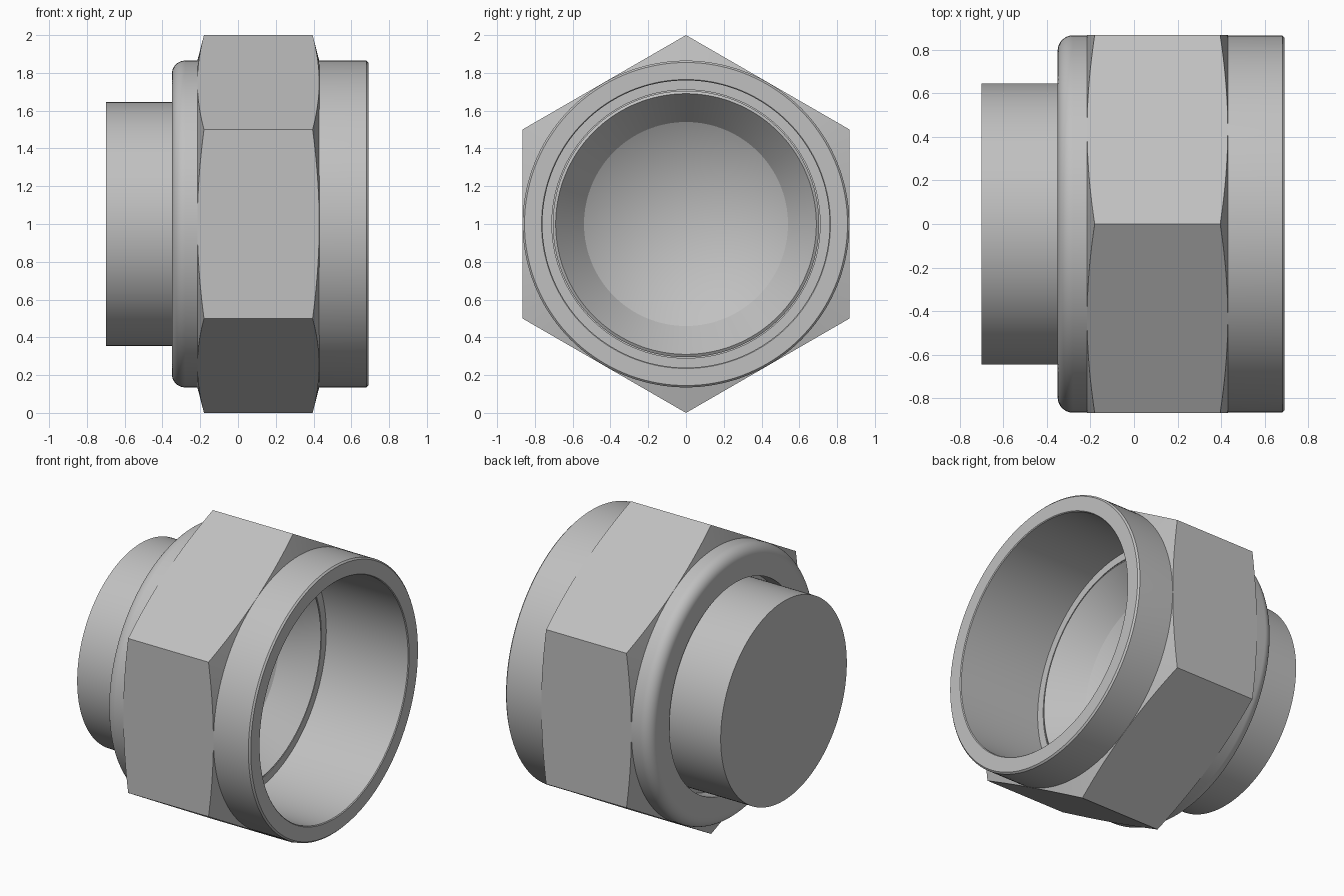
import bpy
import bmesh
import math

if "Cube" in bpy.data.objects:
    bpy.data.objects.remove(bpy.data.objects["Cube"], do_unlink=True)

SEG = 144          # divisions round the axis
AXIS_Z = 1.0       # height of the axis
FLAT = math.sqrt(3) / 2   # hexagon centre to flat

steel = bpy.data.materials.new("grey_steel")
steel.use_nodes = True
GREY = (0.53, 0.53, 0.53, 1)
steel.diffuse_color = GREY
steel.node_tree.nodes["Principled BSDF"].inputs["Base Color"].default_value = GREY


def revolve(name, rings, closed=False):
    """Skin rings round the x axis; each ring maps an angle to (x, radius)."""
    bm = bmesh.new()
    rows = []
    for ring in rings:
        row = []
        for i in range(SEG):
            a = math.tau * i / SEG
            x, r = ring(a)
            row.append(bm.verts.new((x, r * math.sin(a), AXIS_Z + r * math.cos(a))))
        rows.append(row)
    pairs = list(zip(rows, rows[1:]))
    if closed:
        pairs.append((rows[-1], rows[0]))
    for p, q in pairs:
        for i in range(SEG):
            j = (i + 1) % SEG
            bm.faces.new((p[i], p[j], q[j], q[i]))
    bmesh.ops.remove_doubles(bm, verts=bm.verts, dist=1e-5)
    bmesh.ops.recalc_face_normals(bm, faces=bm.faces)
    mesh = bpy.data.meshes.new(name)
    bm.to_mesh(mesh)
    bm.free()
    mesh.materials.append(steel)
    obj = bpy.data.objects.new(name, mesh)
    bpy.context.collection.objects.link(obj)
    bpy.ops.object.select_all(action="DESELECT")
    obj.select_set(True)
    bpy.context.view_layer.objects.active = obj
    bpy.ops.object.shade_smooth_by_angle(angle=math.radians(20))
    return obj


def circle(x, r):
    return lambda a: (x, r)


def hex_edge(x_end, side):
    """Edge where a conical chamfer meets the hexagon, corners up and down."""
    def ring(a):
        off = a % (math.pi / 3) - math.pi / 6
        r = FLAT / math.cos(off)
        return x_end - side * (r - FLAT) * 0.26, r
    return ring


# Nut sleeve: rounded back shoulder, bevelled rim, open bore
fillet = 0.07
shoulder = [circle(-0.28 - fillet * math.sin(t), 0.795 + fillet * math.cos(t))
            for t in (math.pi / 2 * k / 10 for k in range(10, -1, -1))]
revolve("nut_sleeve", [circle(-0.35, 0.67)] + shoulder + [
    circle(0.68, 0.865), circle(0.69, 0.855),
    circle(0.69, 0.765), circle(0.685, 0.76),
    circle(0.10, 0.76), circle(0.10, 0.71),
    circle(-0.25, 0.71), circle(-0.25, 0.67)], closed=True)

# Hexagon with chamfered ends
revolve("hex_grip", [
    circle(-0.219, 0.85), hex_edge(-0.215, -1),
    hex_edge(0.43, 1), circle(0.434, 0.85)])

# Plug: solid stub behind, conical seat and drilled tip inside
revolve("plug", [
    circle(-0.70, 0), circle(-0.70, 0.645), circle(-0.25, 0.645),
    circle(-0.25, 0.705), circle(0.10, 0.705), circle(0.11, 0.69),
    circle(-0.08, 0.54), circle(-0.40, 0)])
